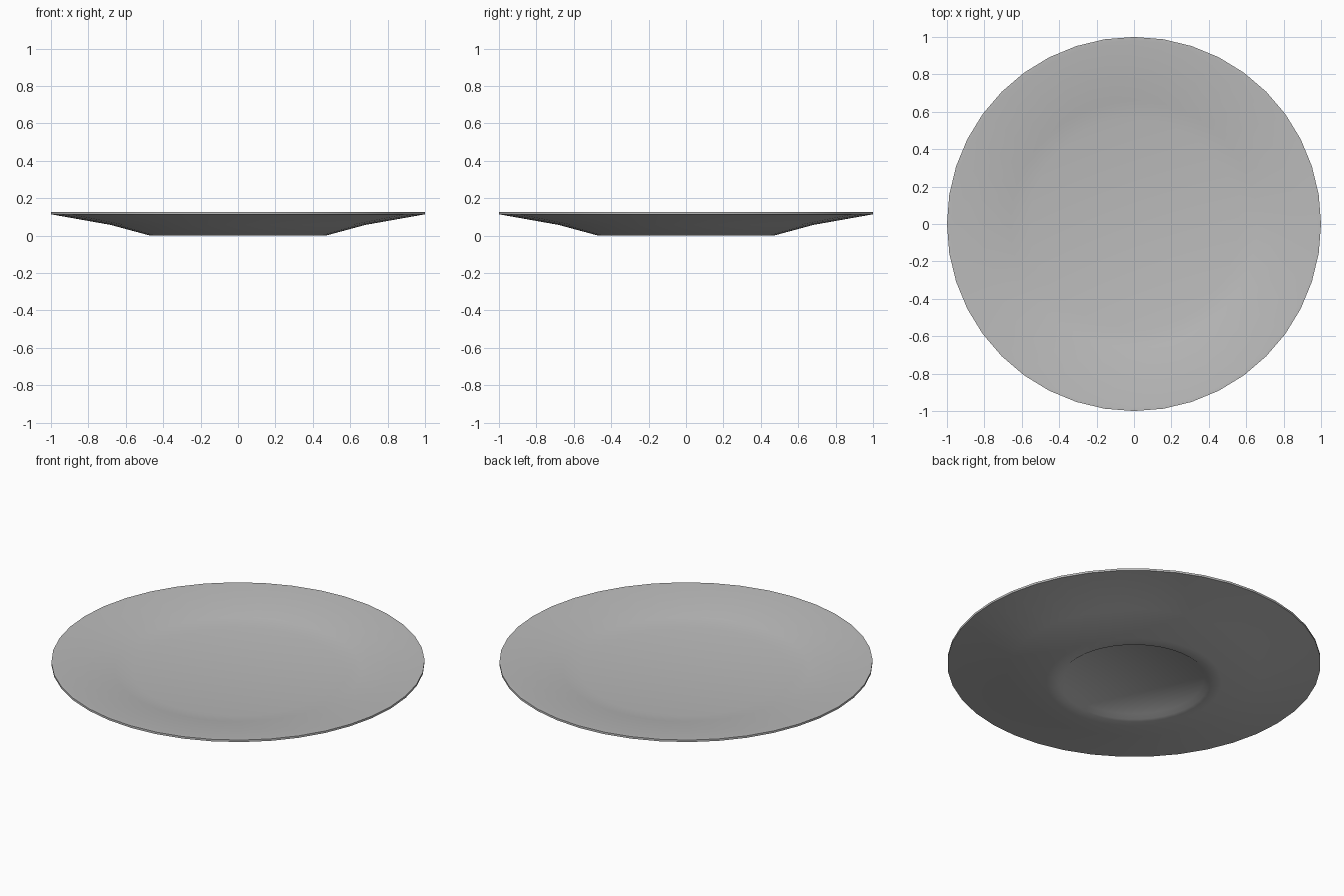
import bpy, bmesh, math

cube = bpy.data.objects.get("Cube")
if cube:
    bpy.data.objects.remove(cube, do_unlink=True)

SEGMENTS = 40

# Plain grey glaze
glaze = bpy.data.materials.new("grey_glaze")
glaze.use_nodes = True
colour = (0.5, 0.5, 0.5, 1)
glaze.diffuse_color = colour
glaze.node_tree.nodes["Principled BSDF"].inputs["Base Color"].default_value = colour

# Half section (radius, height): under recess, foot ring, rim, dished top
profile = [(0.375, 0.02), (0.4, 0.0), (0.47, 0.0), (0.68, 0.057),
           (1.0, 0.114), (1.0, 0.126), (0.98, 0.126), (0.66, 0.077), (0.56, 0.062)]

bm = bmesh.new()
rings = []
for radius, height in profile:
    angles = [2 * math.pi * i / SEGMENTS for i in range(SEGMENTS)]
    rings.append([bm.verts.new((radius * math.cos(a), radius * math.sin(a), height))
                  for a in angles])
for lower, upper in zip(rings, rings[1:]):
    for i in range(SEGMENTS):
        j = (i + 1) % SEGMENTS
        bm.faces.new((lower[i], lower[j], upper[j], upper[i]))

# Flat centres underneath and on top
bm.faces.new(rings[0][::-1])
bm.faces.new(rings[-1])
bmesh.ops.recalc_face_normals(bm, faces=bm.faces)

mesh = bpy.data.meshes.new("plate")
bm.to_mesh(mesh)
bm.free()
mesh.materials.append(glaze)
plate = bpy.data.objects.new("plate", mesh)
bpy.context.collection.objects.link(plate)

# Smooth body with a crisp rim
bpy.ops.object.select_all(action="DESELECT")
plate.select_set(True)
bpy.context.view_layer.objects.active = plate
bpy.ops.object.shade_smooth_by_angle(angle=math.radians(40))
